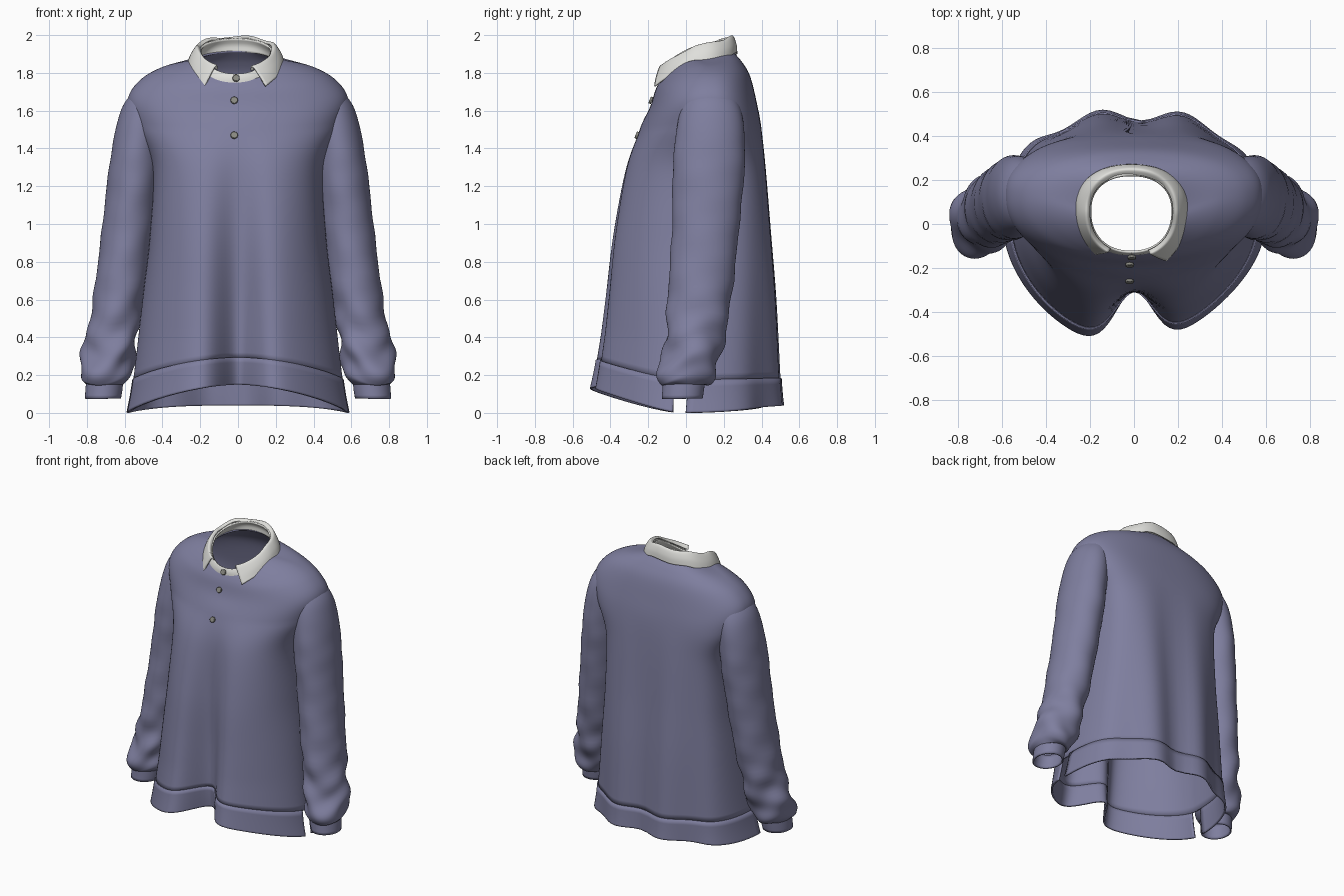
import bpy, math

if "Cube" in bpy.data.objects:
    bpy.data.objects.remove(bpy.data.objects["Cube"])

def material(name, rgb):
    m = bpy.data.materials.new(name)
    m.diffuse_color = (*rgb, 1)
    m.use_nodes = True
    m.node_tree.nodes["Principled BSDF"].inputs["Base Color"].default_value = m.diffuse_color
    return m

CLOTH = material("slate blue cloth", (0.21, 0.21, 0.345))
WHITE = material("off white cloth", (0.74, 0.74, 0.71))
METAL = material("grey button", (0.25, 0.25, 0.22))

def blend(rows, t):
    """Smooth (Catmull-Rom) interpolation between profile rows."""
    n = len(rows) - 1
    i = min(int(t), n - 1)
    f = t - i
    p = [rows[max(0, min(n, i + k))] for k in (-1, 0, 1, 2)]
    return [b + 0.5 * f * (c - a + f * (2*a - 5*b + 4*c - d + f * (3*(b - c) + d - a)))
            for a, b, c, d in zip(*p)]

def ring_point(row, ang, hexp=1.6):
    """Point on a horizontal loop; front, side and back have own depth and height."""
    zf, zs, zb, a, yf, s, yb, notch, eb = row
    co, si = math.cos(ang), math.sin(ang)
    e = min(0.9, eb + 0.22) + notch * 1.2 if si < 0 else eb    # low = boxy, high = pointed
    x = a * math.copysign(abs(co) ** e, co)
    k = abs(si) ** e
    h = abs(si) ** hexp
    if si < 0:      # front, with the deep central fold
        y = s + (yf - s) * k + notch * k * (math.exp(-(x / 0.125) ** 2) + 0.3 * x)
        z = zs + (zf - zs) * h
    else:           # back, with shallow waves
        y = s + (yb - s) * k + 0.1 * notch * k * (math.cos(x * 17 + 2.6) - 0.3)
        z = zs + (zb - zs) * h
    return (x, y, z)

def cloth(name, grid, mat, closed=True, thick=0.01, offset=-1, mirror=False):
    """Sheet from a grid of points (rows run upward), thickened."""
    n = len(grid[0])
    verts = [p for r in grid for p in r]
    faces = []
    for i in range(len(grid) - 1):
        for j in range(n if closed else n - 1):
            k = (j + 1) % n
            faces.append((i*n + j, i*n + k, (i+1)*n + k, (i+1)*n + j))
    me = bpy.data.meshes.new(name)
    me.from_pydata(verts, [], faces)
    me.materials.append(mat)
    me.shade_smooth()
    ob = bpy.data.objects.new(name, me)
    bpy.context.collection.objects.link(ob)
    m = ob.modifiers.new("thickness", 'SOLIDIFY')
    m.thickness, m.offset = thick, offset
    if mirror:
        ob.modifiers.new("mirror", 'MIRROR')
    return ob

def steps(a, b, n):
    return [a + (b - a) * i / (n - 1) for i in range(n)]

PI = math.pi
LOOP = [2 * PI * i / 144 for i in range(144)]

# Body rows: z front, z side, z back, half width, y front, y side, y back, fold depth, back squareness
BODY = [
    (0.15, 0.00, 0.04, 0.585, -0.565, -0.04, 0.50, 0.27, 0.76),
    (0.29, 0.17, 0.18, 0.555, -0.53, -0.03, 0.49, 0.225, 0.72),
    (0.60, 0.60, 0.60, 0.505, -0.475, 0.00, 0.47, 0.17, 0.64),
    (0.95, 0.95, 0.95, 0.465, -0.42, 0.04, 0.445, 0.11, 0.58),
    (1.30, 1.30, 1.30, 0.455, -0.335, 0.08, 0.42, 0.04, 0.56),
    (1.50, 1.52, 1.50, 0.55, -0.245, 0.12, 0.40, 0.0, 0.68),
    (1.62, 1.66, 1.64, 0.583, -0.19, 0.13, 0.375, 0.0, 0.8),
    (1.70, 1.765, 1.78, 0.515, -0.165, 0.13, 0.34, 0.0, 0.88),
    (1.735, 1.835, 1.86, 0.39, -0.15, 0.11, 0.295, 0.0, 0.9),
    (1.76, 1.87, 1.92, 0.235, -0.135, 0.06, 0.24, 0.0, 0.9),
]
cloth("body", [[ring_point(blend(BODY, t), a) for a in LOOP] for t in steps(1, 9, 65)], CLOTH)

# Hem bands, split at the side slits
for name, a0, a1 in (("front_hem", PI + 0.1, 2*PI - 0.1), ("back_hem", 0.03, PI - 0.03)):
    cloth(name, [[ring_point(blend(BODY, t), a) for a in steps(a0, a1, 70)]
                 for t in steps(0, 1.02, 9)], CLOTH, closed=False, thick=0.012, offset=0)

# Sleeve rows, bottom up: x, y, z, x radius, y radius, wrinkle
SLEEVE = [
    (0.705, -0.01, 0.15, 0.098, 0.112, 0.0),
    (0.705, -0.005, 0.175, 0.132, 0.135, 0.06),
    (0.695, 0.01, 0.25, 0.145, 0.155, 0.07),
    (0.665, 0.045, 0.40, 0.135, 0.155, 0.06),
    (0.625, 0.075, 0.65, 0.135, 0.17, 0.02),
    (0.58, 0.105, 1.00, 0.137, 0.178, 0.01),
    (0.547, 0.12, 1.30, 0.135, 0.19, 0.01),
    (0.517, 0.13, 1.53, 0.124, 0.175, 0.0),
    (0.48, 0.13, 1.66, 0.108, 0.14, 0.0),
    (0.42, 0.13, 1.745, 0.06, 0.08, 0.0),
]

def sleeve_point(row, a):
    x, y, z, rx, ry, w = row
    r = 1 + w * math.sin(3 * a + 22 * z) + 0.6 * w * math.sin(2 * a - 38 * z)
    return (x + rx * r * math.cos(a), y + ry * r * math.sin(a),
            z + w * 0.4 * math.sin(2 * a + 1))

cloth("sleeves", [[sleeve_point(blend(SLEEVE, t), a) for a in LOOP[::2]]
                  for t in steps(0, 9, 70)], CLOTH, mirror=True)

# Cuffs
CUFF = [(0.715, -0.02, 0.075, 0.095, 0.108, 0), (0.71, -0.015, 0.12, 0.098, 0.11, 0),
        (0.705, -0.01, 0.175, 0.098, 0.112, 0)]
cloth("cuffs", [[sleeve_point(blend(CUFF, t), a) for a in LOOP[::2]]
                for t in steps(0, 2, 5)], CLOTH, mirror=True)

# Collar stand
STAND = [(1.735, 1.85, 1.91, 0.24, -0.143, 0.06, 0.245, 0, 0.9),
         (1.77, 1.89, 1.95, 0.215, -0.14, 0.06, 0.245, 0, 0.9),
         (1.795, 1.925, 1.985, 0.19, -0.13, 0.06, 0.225, 0, 0.9)]
cloth("collar_stand", [[ring_point(blend(STAND, t), a, 1.2) for a in LOOP[::2]]
                       for t in steps(0, 2, 7)], WHITE).location.x = -0.012

# Folded collar leaf, open at the front with two points
LEAF = [(1.745, 1.845, 1.905, 0.262, -0.185, 0.06, 0.272, 0, 0.9),
        (1.79, 1.90, 1.95, 0.242, -0.17, 0.06, 0.268, 0, 0.9),
        (1.83, 1.945, 1.993, 0.208, -0.15, 0.06, 0.25, 0, 0.9),
        (1.805, 1.935, 1.98, 0.188, -0.13, 0.06, 0.222, 0, 0.9)]
leaf = []
for t in steps(0, 3, 16):
    low = max(0, 1 - t / 2)
    row = []
    for u in steps(0, 1, 90):
        start = -PI / 2 + 0.38 + 0.24 * low      # wearer's left point
        end = 1.5 * PI - 0.48 - 0.36 * low       # wearer's right point
        x, y, z = ring_point(blend(LEAF, t), start + (end - start) * u, 1.1)
        z -= low * (0.035 * math.exp(-u / 0.07) + 0.13 * math.exp(-(1 - u) / 0.09))
        y -= low * 0.025 * (math.exp(-u / 0.07) + math.exp(-(1 - u) / 0.08))
        z += 0.006 * math.sin(u * 31) * math.sin(PI * u)
        row.append((x - 0.012, y, z))
    leaf.append(row)
cloth("collar_leaf", leaf, WHITE, closed=False, thick=0.008)

# Buttons, tilted to lie on the chest
for i, (x, y, z) in enumerate(((-0.01, -0.152, 1.772), (-0.02, -0.186, 1.655), (-0.02, -0.26, 1.47))):
    bpy.ops.mesh.primitive_cylinder_add(vertices=24, radius=0.019, depth=0.014, location=(x, y, z),
                                        rotation=(math.radians(68), 0, 0))
    ob = bpy.context.object
    ob.name = f"button_{i + 1}"
    ob.data.materials.append(METAL)
    b = ob.modifiers.new("rounded rim", 'BEVEL')
    b.width, b.segments = 0.003, 2
    bpy.ops.object.shade_smooth_by_angle()
